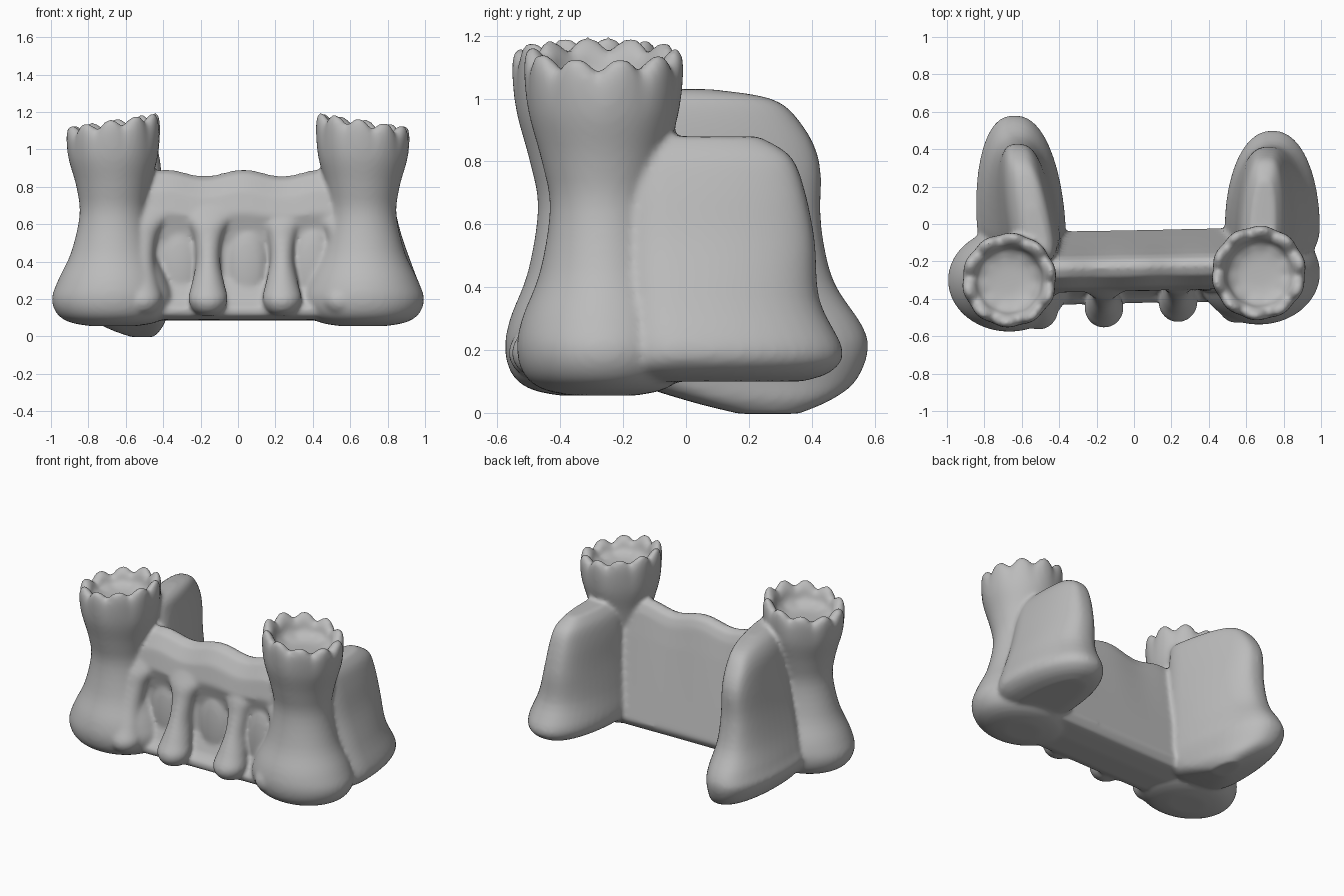
import bpy, bmesh, math

cube = bpy.data.objects.get("Cube")
if cube:
    bpy.data.objects.remove(cube)

stone = bpy.data.materials.new("grey_stone")
stone.use_nodes = True
GREY = (0.5, 0.5, 0.5, 1)
stone.diffuse_color = GREY
stone.node_tree.nodes["Principled BSDF"].inputs["Base Color"].default_value = GREY

bm = bmesh.new()


def loft(rings):
    """Skin closed rings of points and cap both ends."""
    rows = [[bm.verts.new(p) for p in ring] for ring in rings]
    n = len(rows[0])
    faces = [bm.faces.new((a[i], a[(i + 1) % n], b[(i + 1) % n], b[i]))
             for a, b in zip(rows, rows[1:]) for i in range(n)]
    faces += [bm.faces.new(rows[0][::-1]), bm.faces.new(rows[-1])]
    bmesh.ops.recalc_face_normals(bm, faces=faces)


def smooth_rows(rows, steps=4):
    """Catmull-Rom interpolation between rows of section values."""
    out = []
    for i in range(len(rows) - 1):
        a, b, c, d = (rows[max(0, min(len(rows) - 1, i + k))] for k in (-1, 0, 1, 2))
        for s in range(steps):
            t = s / steps
            out.append([q + t / 2 * (r - p + t * (2 * p - 5 * q + 4 * r - u
                        + t * (3 * (q - r) + u - p)))
                        for p, q, r, u in zip(a, b, c, d)])
    return out + [rows[-1]]


# Flared towers with a scalloped rim and a shallow bowl: z, radius, depth factor, petal amount
TOWER = [(.055, .12, .85, 0), (.075, .23, .84, 0), (.12, .3, .84, 0), (.2, .328, .84, 0),
         (.3, .295, .88, 0), (.45, .225, .9, 0), (.65, .18, .95, 0), (.8, .197, 1, 0),
         (.95, .238, 1, .2), (1.06, .25, 1, .7), (1.115, .242, 1, 1), (1.13, .218, 1, 1),
         (1.105, .185, 1, .7), (1.06, .165, 1, .3), (1.035, .1, 1, 0), (1.03, .02, 1, 0)]


def tower(side, cy):
    rings = []
    for z, r, fy, petal in smooth_rows(TOWER):
        ring = []
        for i in range(88):
            a = math.tau * i / 88
            lobe = abs(math.sin(5 * a + .4))
            rr = r + petal * .014 * (lobe - .6)
            dz = petal * (.05 * (lobe - .65) - .035 * side * math.cos(a) + .015)
            ring.append((side * .667 + rr * math.cos(a), cy + rr * fy * math.sin(a), z + dz))
        rings.append(ring)
    loft(rings)


tower(-1, -.3)
tower(1, -.262)


# Buttress wings behind the towers: z, x min, x max, y front, y back, lean, squareness
def wing(rows):
    rings = []
    for z, x0, x1, y0, y1, lean, power in smooth_rows(rows):
        yc = y0 + .26 * (y1 - y0)
        ring = []
        for i in range(48):
            a = math.tau * i / 48
            c, s = math.cos(a), math.sin(a)
            # rounded nose at the back, squarer where it meets the tower
            u = math.copysign(abs(c) ** (power if s > 0 else .5), c)
            y = yc + s * (y1 - yc if s > 0 else yc - y0)
            x = (x0 + x1) / 2 + u * (x1 - x0) / 2 + lean * (y - .15)
            ring.append((x, y, z))
        rings.append(ring)
    loft(rings)


wing([(-.003, -.57, -.45, .17, .36, 0, .9), (.04, -.69, -.41, 0, .46, -.03, .85),
      (.1, -.79, -.39, -.16, .54, -.06, .85), (.2, -.85, -.375, -.2, .58, -.06, .85),
      (.28, -.83, -.385, -.2, .56, -.07, .85), (.42, -.79, -.41, -.2, .47, -.09, .8),
      (.6, -.75, -.425, -.2, .43, -.13, .72), (.8, -.715, -.44, -.2, .425, -.16, .65),
      (.93, -.69, -.455, -.2, .36, -.17, .6), (1, -.65, -.475, -.2, .27, -.17, .6),
      (1.03, -.6, -.51, -.2, .08, -.17, .6)])
wing([(.1, .6, .86, -.15, .37, 0, .85), (.13, .52, .95, -.2, .46, 0, .88),
      (.2, .485, .995, -.2, .5, 0, .9), (.36, .51, .94, -.2, .425, .01, .85),
      (.55, .54, .875, -.2, .41, .02, .75), (.72, .56, .835, -.2, .375, .03, .65),
      (.82, .585, .805, -.2, .33, .04, .6), (.88, .63, .76, -.2, .23, .04, .6)])

# Connecting wall with a wavy crest, a leaning back and a shallow front recess
WALL = [(-.06, .1), (-.03, .15), (-.07, .35), (-.135, .68), (-.165, .82), (-.19, .875),
        (-.23, .895), (-.28, .87), (-.335, .78), (-.36, .66), (-.34, .58), (-.325, .5),
        (-.33, .32), (-.38, .2), (-.425, .15), (-.42, .11), (-.36, .09), (-.2, .085)]
stations = []
for k in range(41):
    x = -.56 + .028 * k
    wave = .018 * (math.cos(math.tau * (x - .03) / .415) - 1)
    stations.append([(x, y + .02 * x, z + wave * max(0, min(1, (z - .5) / .3)))
                     for y, z in WALL])
loft(stations)

# Pillars between the niches, flaring into feet: z, radius across, radius deep, y centre
PILLAR = [(.11, .04, .04, -.44), (.14, .08, .085, -.45), (.2, .105, .105, -.45),
          (.28, .088, .095, -.42), (.4, .065, .085, -.375), (.52, .075, .08, -.34),
          (.6, .115, .08, -.32), (.66, .17, .07, -.3), (.74, .17, .05, -.28)]


def pillar(cx, dy):
    loft([[(cx + rx * math.cos(math.tau * i / 32), cy + dy + ry * math.sin(math.tau * i / 32),
            z) for i in range(32)] for z, rx, ry, cy in smooth_rows(PILLAR)])


for cx, dy in ((-.16, 0), (.235, .03), (-.51, -.01), (.55, .025)):
    pillar(cx, dy)

# Rounded panels inside the niches
for cx in (-.31, .05, .4):
    bulge = bmesh.ops.create_uvsphere(bm, u_segments=24, v_segments=14, radius=1)["verts"]
    for v in bulge:
        v.co = (cx + v.co.x * .1, -.32 + v.co.y * .04, .37 + v.co.z * .21)

# Fuse everything into one sculpted body
mesh = bpy.data.meshes.new("gatehouse_body")
bm.to_mesh(mesh)
bm.free()
mesh.materials.append(stone)
body = bpy.data.objects.new("gatehouse_body", mesh)
bpy.context.collection.objects.link(body)
fuse = body.modifiers.new("fuse", "REMESH")
fuse.mode = "VOXEL"
fuse.voxel_size = .013
fuse.use_smooth_shade = True
soften = body.modifiers.new("soften", "SMOOTH")
soften.factor = .5
soften.iterations = 8
